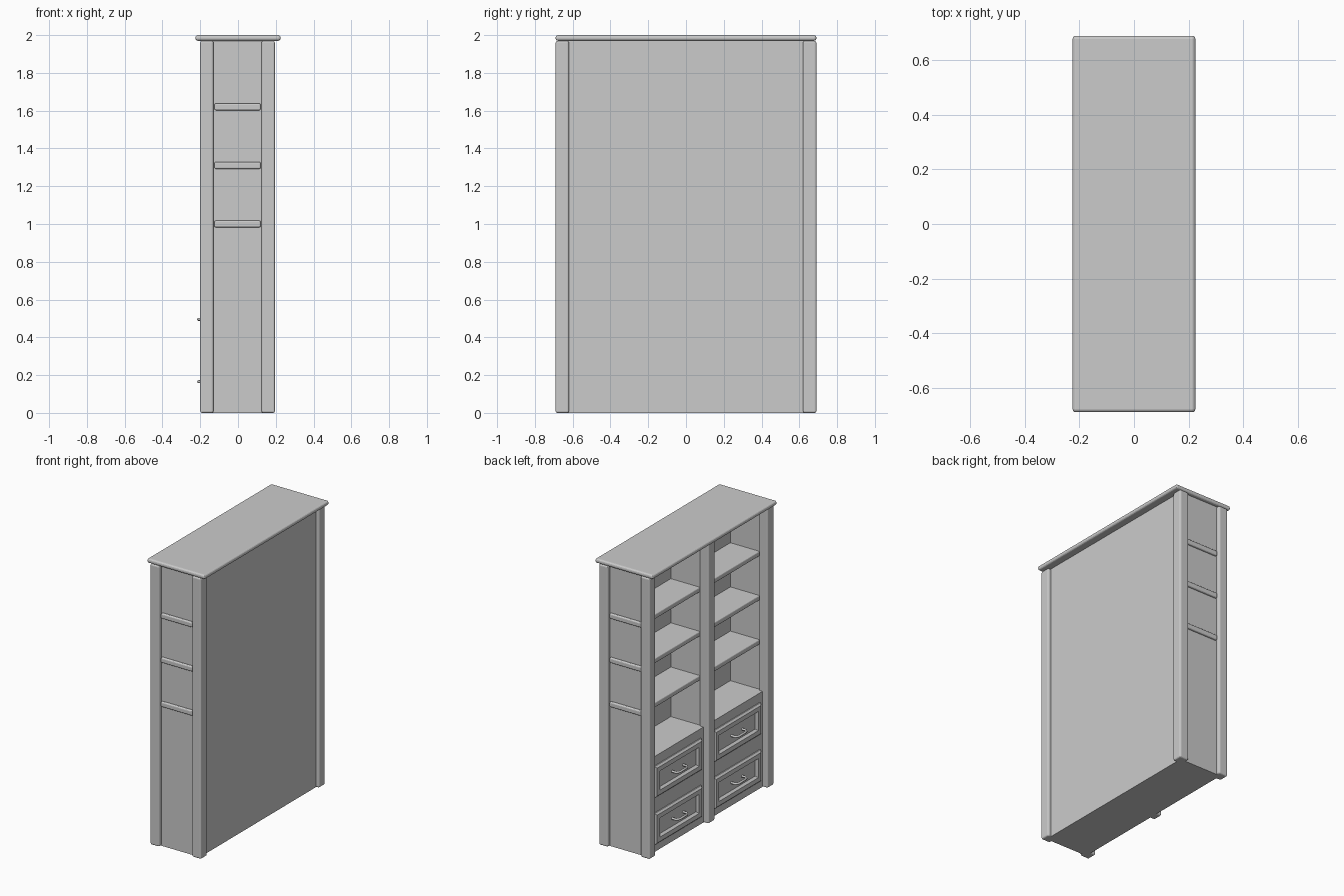
import bpy
import bmesh
from mathutils import Vector

cube = bpy.data.objects.get("Cube")
if cube:
    bpy.data.objects.remove(cube, do_unlink=True)

# Single painted finish
GREY = (0.6, 0.6, 0.6, 1.0)
paint = bpy.data.materials.new("grey_paint")
paint.use_nodes = True
paint.diffuse_color = GREY
paint.node_tree.nodes["Principled BSDF"].inputs["Base Color"].default_value = GREY


def add_object(name, bm):
    mesh = bpy.data.meshes.new(name)
    bm.to_mesh(mesh)
    bm.free()
    mesh.materials.append(paint)
    obj = bpy.data.objects.new(name, mesh)
    bpy.context.collection.objects.link(obj)
    return obj


def box(name, xs, ys, zs, bevel=0.0):
    """Box between three coordinate ranges, with optional rounded edges."""
    bm = bmesh.new()
    bmesh.ops.create_cube(bm, size=1)
    lo, hi = (Vector(c) for c in zip(*(sorted(r) for r in (xs, ys, zs))))
    for v in bm.verts:
        v.co = [(lo[i] + hi[i]) / 2 + v.co[i] * (hi[i] - lo[i]) for i in range(3)]
    obj = add_object(name, bm)
    if bevel:
        mod = obj.modifiers.new("rounded_edges", "BEVEL")
        mod.width = bevel
        mod.segments = 3
    return obj


def drawer_front(name, y, z):
    """Raised frame stepping down to a recessed centre panel."""
    # half width, half height, x of each rectangular ring from the carcass outward
    rings = [(0.26, 0.11, BASE_FRONT + 0.005), (0.26, 0.11, -0.168),
             (0.248, 0.098, -0.18), (0.217, 0.067, -0.18),
             (0.205, 0.055, -0.164)]
    bm = bmesh.new()
    loops = [[bm.verts.new((x, y + sy * w, z + sz * h))
              for sy, sz in ((-1, -1), (1, -1), (1, 1), (-1, 1))]
             for w, h, x in rings]
    for a, b in zip(loops, loops[1:]):
        for i in range(4):
            j = (i + 1) % 4
            bm.faces.new((a[i], a[j], b[j], b[i]))
    bm.faces.new(loops[-1])
    bm.faces.new(loops[0][::-1])
    bmesh.ops.recalc_face_normals(bm, faces=bm.faces)
    add_object(name, bm)


def handle(name, y, z):
    """Bowed pull made from a round-section curve."""
    curve = bpy.data.curves.new(name, "CURVE")
    curve.dimensions = "3D"
    curve.bevel_depth = 0.008
    curve.bevel_resolution = 2
    curve.resolution_u = 4
    curve.use_fill_caps = True
    path = [(-0.16, -0.06), (-0.195, -0.06), (-0.209, -0.04),
            (-0.209, 0.04), (-0.195, 0.06), (-0.16, 0.06)]
    spline = curve.splines.new("POLY")
    spline.points.add(len(path) - 1)
    for p, (px, py) in zip(spline.points, path):
        p.co = (px, y + py, z, 1)
    curve.materials.append(paint)
    obj = bpy.data.objects.new(name, curve)
    bpy.context.collection.objects.link(obj)


BASE_FRONT = -0.16
TOP = 1.97

# Top board and back panel
box("top_board", (-0.225, 0.225), (-0.69, 0.69), (TOP, 2.0), 0.012)
box("back_panel", (0.1, 0.17), (-0.66, 0.66), (0, TOP))

# Side panels and corner posts
for side, s in (("left", 1), ("right", -1)):
    box(f"{side}_side_panel", (-0.14, 0.165), (s * 0.635, s * 0.665), (0, TOP))
    for end, xs in (("open", (-0.2, -0.13)), ("closed", (0.125, 0.195))):
        box(f"{side}_{end}_post", xs, (s * 0.62, s * 0.69), (0, TOP), 0.01)

# Middle divider and its post
box("divider", (-0.14, 0.11), (-0.025, 0.025), (0.6, TOP))
box("middle_post", (-0.2, -0.13), (-0.035, 0.035), (0, TOP), 0.01)

# Shelves run through the side panels
for i, z in enumerate((1.0, 1.31, 1.62)):
    box(f"shelf_{i + 1}", (-0.125, 0.12), (-0.68, 0.68), (z - 0.018, z + 0.018), 0.008)

# Drawer base
box("drawer_base", (BASE_FRONT, 0.11), (-0.64, 0.64), (0, 0.67))
for side, s in (("left", 1), ("right", -1)):
    for level, z in (("lower", 0.165), ("upper", 0.495)):
        drawer_front(f"{side}_{level}_drawer", s * 0.328, z)
        handle(f"{side}_{level}_handle", s * 0.328, z)
